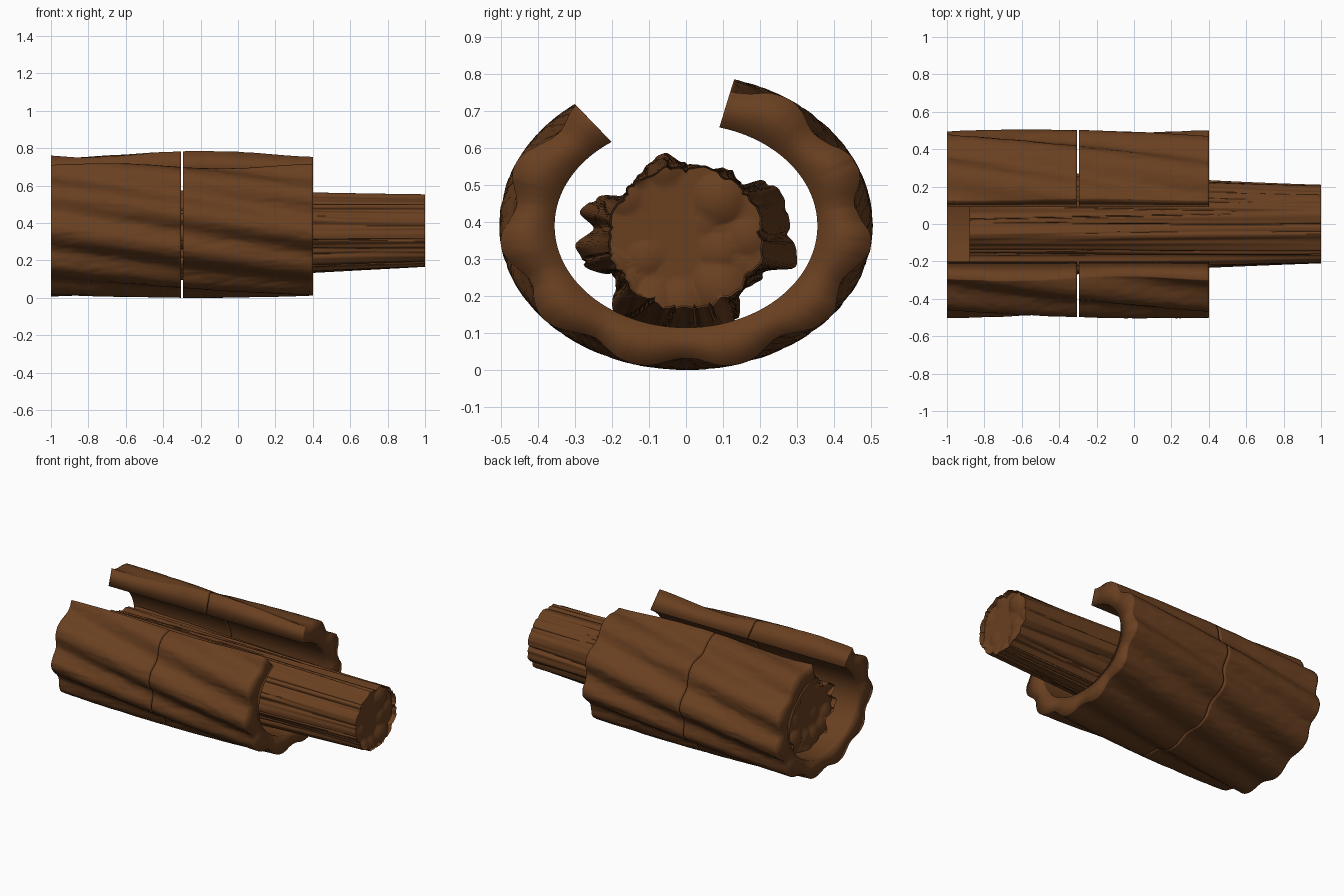
import bpy, bmesh, math
from mathutils import Vector, noise

if "Cube" in bpy.data.objects:
    bpy.data.objects.remove(bpy.data.objects["Cube"])

bark = bpy.data.materials.new("bark brown")
bark.diffuse_color = (0.140, 0.050, 0.0145, 1)
bark.use_nodes = True
bark.node_tree.nodes["Principled BSDF"].inputs["Base Color"].default_value = bark.diffuse_color


def finish(bm, name, angle):
    bmesh.ops.recalc_face_normals(bm, faces=bm.faces)
    me = bpy.data.meshes.new(name)
    bm.to_mesh(me)
    bm.free()
    me.materials.append(bark)
    ob = bpy.data.objects.new(name, me)
    bpy.context.collection.objects.link(ob)
    bpy.context.view_layer.objects.active = ob
    ob.select_set(True)
    bpy.ops.object.shade_smooth_by_angle(angle=math.radians(angle))
    ob.select_set(False)


def skin(bm, rows):
    """Join rows of vertices (each row a closed loop) with quads."""
    n = len(rows[0])
    for a, b in zip(rows, rows[1:]):
        for i in range(n):
            j = (i + 1) % n
            bm.faces.new((a[i], a[j], b[j], b[i]))


# Bark shell: thick open ring with eleven twisted ridges
LOBES, TWIST = 11, 0.45


def outer_point(x, a):
    phase = a - TWIST * (x - 0.4) + math.pi / 2
    valley = (1 + math.cos(LOBES * phase)) / 2
    p = Vector((x * 2.5, math.cos(a) * 4, math.sin(a) * 4))
    rough = max(0, noise.noise(p * 2.2)) * 0.010
    rough += max(0, noise.noise(p * 5)) * 0.008
    s = 1 - 0.082 * valley ** 1.2 - rough
    h = 0.41 if math.sin(a) > 0 else 0.39
    return (x, 0.505 * s * math.cos(a), 0.39 + h * s * math.sin(a))


def inner_point(x, a):
    return (x, 0.355 * math.cos(a), 0.39 + 0.275 * math.sin(a))


def shell(name, x0, x1, nx=60, na=260):
    bm = bmesh.new()
    rows = []
    for k in range(nx + 1):
        x = x0 + (x1 - x0) * k / nx
        row = []
        for i in range(na + 1):
            a = math.radians(126.5 + (435 - 126.5) * i / na)
            row.append(bm.verts.new(outer_point(x, a)))
        for i in range(na, -1, -1):
            a = math.radians(124.5 + (435.3 - 124.5) * i / na)
            row.append(bm.verts.new(inner_point(x, a)))
        rows.append(row)
    skin(bm, rows)
    # end faces of the ring
    for r in (rows[0], rows[-1]):
        for i in range(na):
            bm.faces.new((r[i], r[i + 1], r[2 * na - i], r[2 * na + 1 - i]))
    finish(bm, name, 180)


shell("bark_shell_left", -1.0, -0.305)
shell("bark_shell_right", -0.295, 0.4)

# Inner log: near-round tip that flares into root-like lobes (angle, radius)
FLARE = [(5, .28), (15, .28), (26, .285), (36, .26), (43, .205), (57, .22), (75, .19),
         (92, .2), (107, .24), (120, .22), (146, .205), (156, .265), (167, .297),
         (175, .25), (184, .30), (195, .285), (210, .225), (228, .285), (245, .28),
         (260, .30), (285, .30), (299, .27), (316, .215), (335, .235), (346, .31)]


def flare(deg):
    pts = [(FLARE[-1][0] - 360, FLARE[-1][1])] + FLARE + [(FLARE[0][0] + 360, FLARE[0][1])]
    for (a, r), (b, s) in zip(pts, pts[1:]):
        if a <= deg <= b:
            u = (deg - a) / (b - a)
            return r + (s - r) * u * u * (3 - 2 * u)


def core_radius(x, deg):
    t = ((1 - x) / 1.88) ** 1.1
    a = math.radians(deg)
    c, s = math.cos(a), math.sin(a)
    tip = 0.206 + 0.008 * math.cos(2 * a) - 0.010 * (1 - abs(math.sin(6 * a)))
    # long fissures running with the grain
    grain = noise.noise(Vector((x * 0.35, c * 3.5, s * 3.5)))
    fissure = max(0, 1 - abs(grain) * 10) * 0.009
    fine = noise.noise(Vector((x * 0.7, c * 9, s * 9))) * 0.007
    return tip + (flare(deg) - tip) * t - fissure + fine


def core(name, x0, x1, nx=80, na=260):
    bm = bmesh.new()

    def ring(x, scale, side):
        row = []
        for i in range(na):
            deg = 360 * i / na
            a = math.radians(deg)
            r = core_radius(x, deg) * scale
            y, z = r * math.cos(a), r * math.sin(a)
            # overlapping rounded knobs on the end grain
            d = noise.voronoi(Vector((3, y * 9, z * 9)))[0][0] if side else 0
            dx = side * min(0.002 + 0.06 * d * d, 0.03)
            row.append(bm.verts.new((x - dx, y, 0.36 + z)))
        return row

    scales = [0.03] + [k / 16 for k in range(1, 16)] + [0.975]
    rows = [ring(x0, s, -1) for s in scales]
    rows += [ring(x0 + (x1 - x0) * k / nx, 1, 0) for k in range(nx + 1)]
    rows += [ring(x1, s, 1) for s in reversed(scales)]
    skin(bm, rows)
    bm.faces.new(rows[0])
    bm.faces.new(rows[-1])
    finish(bm, name, 50)


core("inner_log", -0.88, 1.0)
